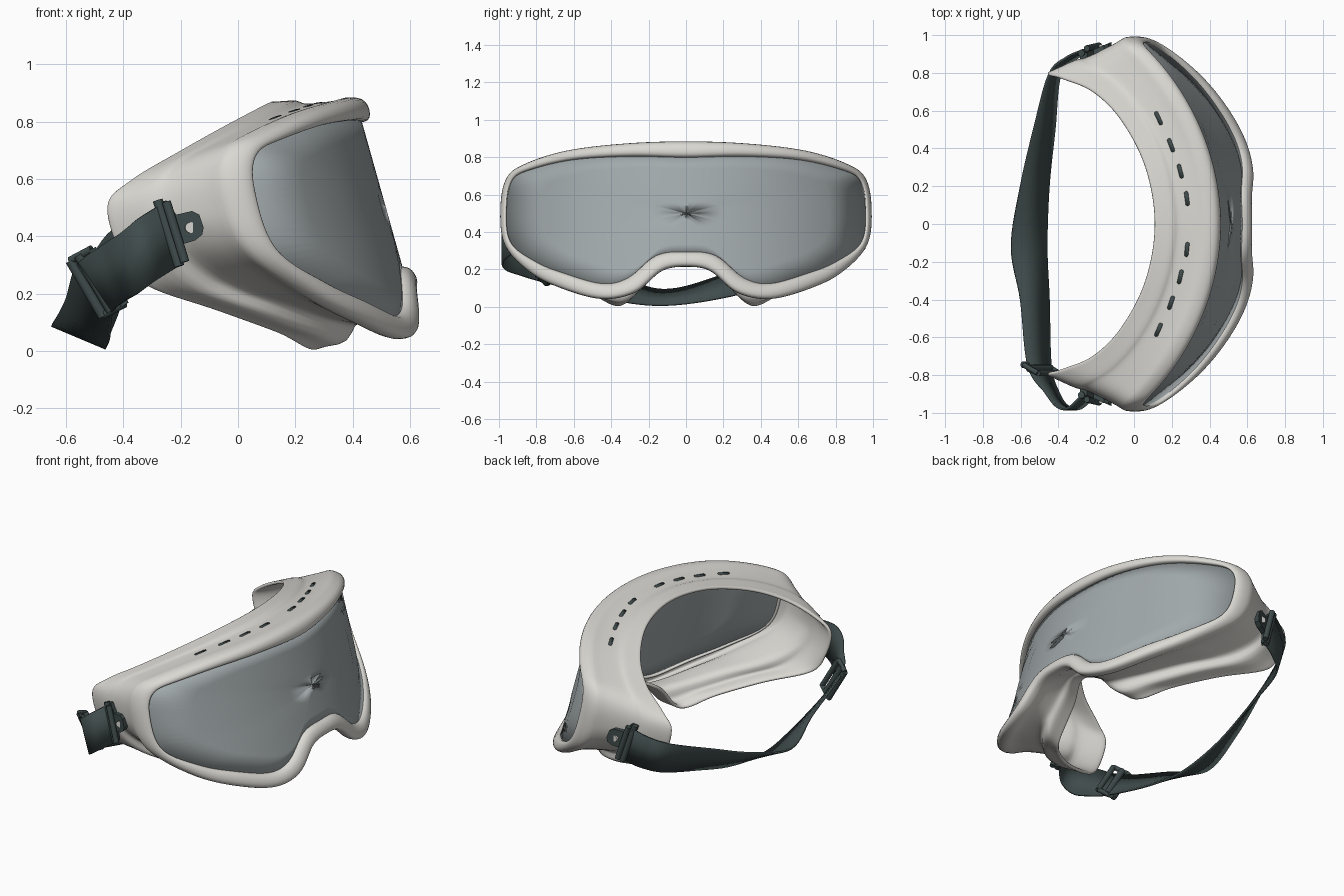
import bpy, bmesh, math
from mathutils import Vector as V
from mathutils.bvhtree import BVHTree

if "Cube" in bpy.data.objects:
    bpy.data.objects.remove(bpy.data.objects["Cube"])


def mat(name, c):
    m = bpy.data.materials.new(name)
    m.diffuse_color = (*c, 1)
    m.use_nodes = True
    m.node_tree.nodes["Principled BSDF"].inputs["Base Color"].default_value = m.diffuse_color
    return m


SHELL = mat("pale_shell", (.70, .69, .65))
LENS = mat("grey_lens", (.36, .40, .41))
DARK = mat("dark_strap", (.05, .07, .07))


def make(name, verts, faces, material, thick=0, offset=-1, subsurf=0):
    me = bpy.data.meshes.new(name)
    me.from_pydata(verts, [], faces)
    ob = bpy.data.objects.new(name, me)
    bpy.context.collection.objects.link(ob)
    me.materials.append(material)
    for p in me.polygons:
        p.use_smooth = True
    if thick:
        m = ob.modifiers.new("thickness", 'SOLIDIFY')
        m.thickness, m.offset = thick, offset
    if subsurf:
        m = ob.modifiers.new("smooth", 'SUBSURF')
        m.levels = m.render_levels = subsurf
    return ob


def catmull(p, steps, closed):
    n, out = len(p), []
    for i in range(n if closed else n - 1):
        g = (lambda j: p[j % n]) if closed else (lambda j: p[max(0, min(n - 1, j))])
        a, b, c, d = g(i - 1), g(i), g(i + 1), g(i + 2)
        for s in range(steps):
            t = s / steps
            out.append(.5 * (2 * b + (c - a) * t + (2 * a - 5 * b + 4 * c - d) * t * t
                             + (3 * b - a - 3 * c + d) * t ** 3))
    if not closed:
        out.append(p[-1])
    return out


def outline(half):
    # half outline from top centre to nose, mirrored in y
    p = [V(q) for q in half]
    return catmull(p + [V((q.x, -q.y, q.z)) for q in p[-2:0:-1]], 6, True)


def lens_x(y, z):
    return .44 + .28 * (.8 - z) - (1.22 - math.sqrt(1.22 ** 2 - y * y))


def on_lens(p, dx=0):
    return V((lens_x(p.y, p.z) + dx, p.y, p.z))


def inset(p, d):
    v = V((0, p.y * .6, p.z - .5))
    return p - v.normalized() * d


def loft(loops):
    n = len(loops[0])
    verts = [p for l in loops for p in l]
    faces = [(i * n + k, i * n + (k + 1) % n, (i + 1) * n + (k + 1) % n, (i + 1) * n + k)
             for i in range(len(loops) - 1) for k in range(n)]
    return verts, faces


# Outlines: lens edge, outer rim, face edge
A = outline([(0, y, z) for y, z in [
    (0, .797), (.3, .803), (.6, .785), (.82, .735), (.925, .68), (.957, .55), (.94, .35),
    (.80, .24), (.65, .18), (.45, .125), (.31, .155), (.16, .275), (0, .295)]])
B = outline([(0, y, z) for y, z in [
    (0, .885), (.33, .873), (.64, .835), (.86, .765), (.96, .69), (.993, .53), (.97, .33),
    (.83, .18), (.66, .095), (.45, .04), (.27, .075), (.13, .19), (0, .213)]])
C = outline([
    (.11, 0, .87), (.06, .3, .845), (-.07, .55, .775), (-.22, .70, .69), (-.38, .77, .595),
    (-.46, .80, .51), (-.42, .80, .35), (-.33, .78, .23), (-.08, .67, .14), (.14, .50, .06),
    (.28, .34, .003), (.30, .17, .18), (.37, 0, .26)])

# Frame shell: lens lip, rolled rim, grooved body, face flange
loops = [[on_lens(a, -.035) for a in A], [on_lens(a, .005) for a in A]]
for t, dx in [(.15, .024), (.5, .033), (.85, .026), (1, .005), (1, -.05)]:
    loops.append([on_lens(a.lerp(b, t), dx) for a, b in zip(A, B)])
back = loops[-1]


def depth(p):
    return .014 + .045 * max(0, min(1, (.45 - p.z) / .25)) * min(1, abs(p.y) / .3)


for t, k in [(.06, .8), (.3, 1), (.48, 1.2), (.56, .9), (.62, 0), (.8, .1), (.95, .1), (1, 0)]:
    loops.append([inset(p.lerp(c, t), k * depth(p.lerp(c, t))) for p, c in zip(back, C)])
frame = make("frame_shell", *loft(loops), SHELL, thick=.02, subsurf=1)

# Curved lens
rings = [[on_lens(V((0, a.y * s, .5 + (a.z - .5) * s)), -.008) for a in A]
         for s in (.01, .2, .4, .6, .8, 1.005)]
lv, lf = loft(rings)
make("lens", lv, lf + [tuple(range(len(A)))], LENS, thick=.008)

# Vent slots along the brow
bpy.context.view_layer.update()
tree = BVHTree.FromObject(frame, bpy.context.evaluated_depsgraph_get())
for s in (1, -1):
    for x, y, ang in [(.28, .135, .12), (.245, .28, .25), (.196, .417, .36), (.13, .56, .46)]:
        hit, nor, _, _ = tree.ray_cast(V((x, y * s, 2)), V((0, 0, -1)))
        if hit is None:
            continue
        along = V((-math.sin(ang) * s, math.cos(ang), 0))
        along = (along - nor * along.dot(nor)).normalized()
        side = nor.cross(along)
        ring = []
        for i in range(16):
            a = i * math.tau / 16
            ring.append(along * (math.copysign(.028, math.cos(a)) + .011 * math.cos(a))
                        + side * .011 * math.sin(a))
        top = [hit + r + nor * .002 for r in ring]
        bot = [hit + r - nor * .012 for r in ring]
        v, f = loft([bot, top])
        make("vent_slot", v, f + [tuple(range(16, 32))], DARK)

# Strap: ribbon given by y, upper edge x z, lower edge x z
ST = [(.92, -.27, .51, -.20, .30), (.88, -.36, .46, -.30, .26), (.79, -.45, .41, -.39, .22),
      (.5, -.53, .29, -.42, .13), (.2, -.60, .17, -.45, .05), (-.12, -.65, .09, -.46, .01),
      (-.4, -.60, .18, -.45, .04), (-.75, -.56, .30, -.44, .13), (-.89, -.47, .37, -.40, .17),
      (-.965, -.41, .41, -.35, .20), (-.975, -.35, .46, -.28, .25), (-.90, -.27, .51, -.20, .30)]
up = catmull([V((a, y, b)) for y, a, b, c, d in ST], 8, False)
lo = catmull([V((c, y, d)) for y, a, b, c, d in ST], 8, False)
n = len(up)
strip = make("strap", up + lo, [(i, i + 1, n + i + 1, n + i) for i in range(n - 1)],
             DARK, thick=.012, offset=0)
strip.data.shade_smooth()


def bar(name, p, q, r):
    p, q = V(p), V(q)
    bpy.ops.mesh.primitive_cylinder_add(vertices=16, radius=r, depth=(q - p).length,
                                        location=(p + q) / 2)
    ob = bpy.context.object
    ob.name = name
    ob.rotation_euler = (q - p).to_track_quat('Z', 'Y').to_euler()
    ob.data.materials.append(SHELL if name == "pin" else DARK)
    bpy.ops.object.shade_smooth_by_angle()


# Side lugs with pin and crossbars
LUG = [(-.12, .43), (-.135, .475), (-.16, .488), (-.215, .475), (-.25, .525), (-.285, .515),
       (-.205, .295), (-.195, .31), (-.20, .37), (-.15, .385), (-.125, .405)]
for s in (1, -1):
    def side_y(x, d):
        return s * (.985 + (x + .03) * .42 + d)
    m = len(LUG)
    v = [V((x, side_y(x, d), z)) for d in (-.02, .016) for x, z in LUG]
    f = [(k, (k + 1) % m, m + (k + 1) % m, m + k) for k in range(m)]
    lug = make("strap_lug", v, f + [tuple(range(m)), tuple(range(m, 2 * m))], DARK)
    lug.data.shade_flat()
    bm = bmesh.new()
    bm.from_mesh(lug.data)
    bmesh.ops.recalc_face_normals(bm, faces=bm.faces)
    bm.to_mesh(lug.data)
    bm.free()
    bar("pin", (-.17, side_y(-.17, -.03), .43), (-.165, side_y(-.165, .02), .43), .019)
    bar("lug_bar", (-.28, s * .905, .525), (-.205, s * .925, .295), .018)
    bar("lug_bar", (-.25, s * .93, .52), (-.185, s * .945, .31), .016)

# Adjusting buckle on one side
for dx, y, dz, r in [(0, -.765, 0, .02), (.045, -.79, .02, .016), (-.03, -.745, -.02, .018)]:
    bar("buckle_bar", (-.555 + dx, y, .335 + dz), (-.44 + dx, y, .14 + dz), r)
for x, z in [(-.555, .335), (-.44, .145)]:
    bar("buckle_side", (x - .03, -.745, z - .02), (x + .045, -.79, z + .02), .014)
